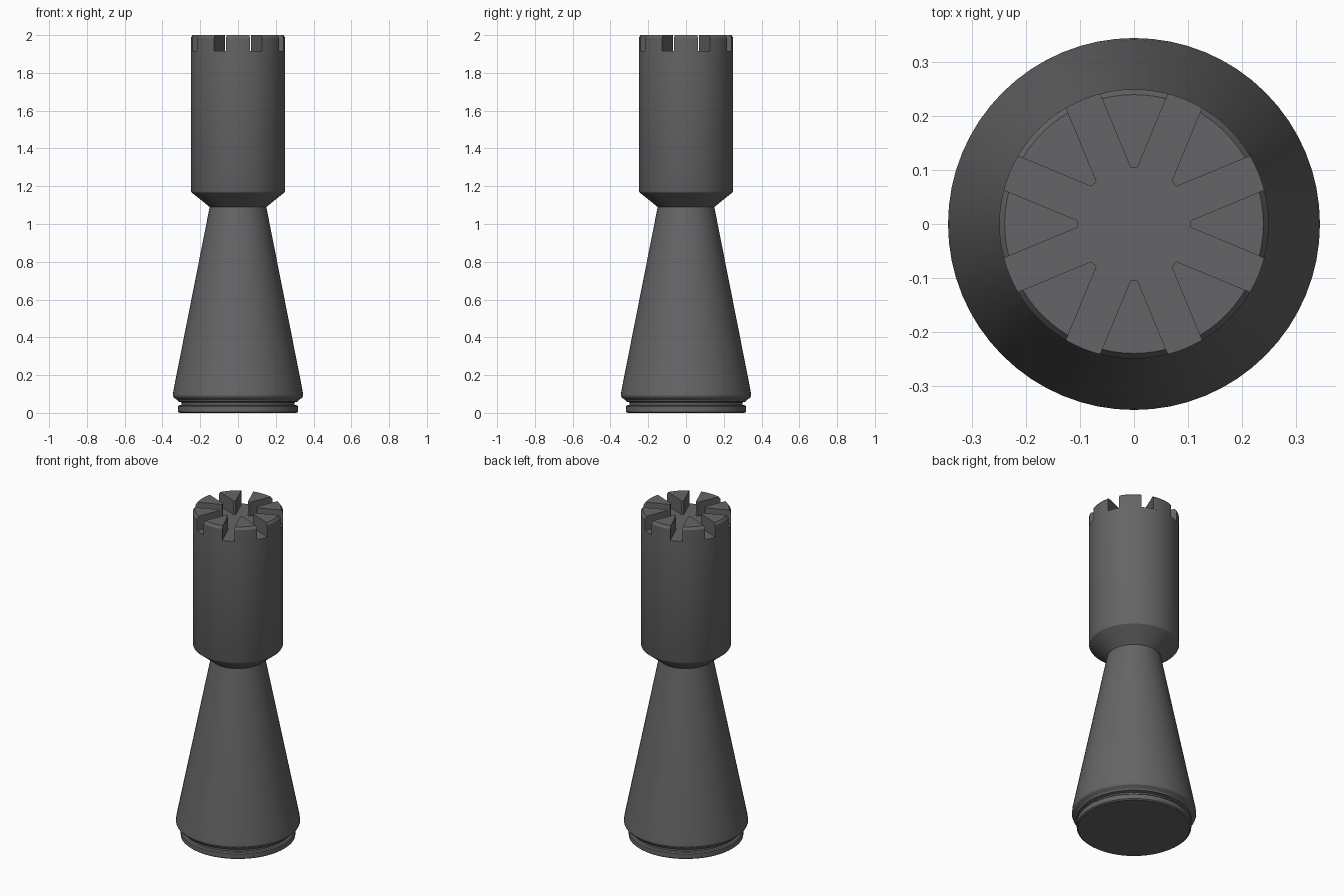
import bpy, bmesh, math

if "Cube" in bpy.data.objects:
    bpy.data.objects.remove(bpy.data.objects["Cube"])

SEG = 64
SLOT_FLOOR = 1.915
SLOT_HALF = 0.034
HUB_R = 0.105

metal = bpy.data.materials.new("dark grey metal")
metal.diffuse_color = (0.13, 0.13, 0.135, 1)
metal.use_nodes = True
metal.node_tree.nodes["Principled BSDF"].inputs["Base Color"].default_value = metal.diffuse_color


def finish(name, bm):
    bmesh.ops.recalc_face_normals(bm, faces=bm.faces)
    mesh = bpy.data.meshes.new(name)
    bm.to_mesh(mesh)
    bm.free()
    mesh.materials.append(metal)
    obj = bpy.data.objects.new(name, mesh)
    bpy.context.collection.objects.link(obj)
    bpy.ops.object.select_all(action='DESELECT')
    obj.select_set(True)
    bpy.context.view_layer.objects.active = obj
    bpy.ops.object.shade_smooth_by_angle(angle=math.radians(25))
    return obj


def lathe(name, profile):
    """Closed solid of revolution from (radius, height) points."""
    bm = bmesh.new()
    rings = [[bm.verts.new((r * math.cos(2 * math.pi * i / SEG),
                            r * math.sin(2 * math.pi * i / SEG), z))
              for i in range(SEG)] for r, z in profile]
    for a, b in zip(rings, rings[1:]):
        for i in range(SEG):
            j = (i + 1) % SEG
            bm.faces.new((a[i], a[j], b[j], b[i]))
    bm.faces.new(rings[0])
    bm.faces.new(rings[-1])
    return finish(name, bm)


def crown_tooth(name, centre):
    """Wedge between two parallel-sided slots, chamfered on its outer rim."""
    bm = bmesh.new()

    def arc(r, z, steps):
        half = math.pi / 8 - math.asin(SLOT_HALF / r)
        angles = [centre - half + 2 * half * i / steps for i in range(steps + 1)]
        return [bm.verts.new((r * math.cos(t), r * math.sin(t), z)) for t in angles]

    layers = [arc(r, z, 6) + arc(HUB_R, z, 2)[::-1]
              for r, z in ((0.25, SLOT_FLOOR), (0.25, 1.985), (0.24, 2.0))]
    n = len(layers[0])
    for a, b in zip(layers, layers[1:]):
        for i in range(n):
            j = (i + 1) % n
            bm.faces.new((a[i], a[j], b[j], b[i]))
    bm.faces.new(layers[0])
    bm.faces.new(layers[-1])
    return finish(name, bm)


# Bottom lip, groove and flared skirt
lathe("flared_base", [
    (0.310, 0.0), (0.318, 0.006), (0.318, 0.034), (0.312, 0.04), (0.300, 0.042),
    (0.300, 0.056), (0.318, 0.06), (0.322, 0.068), (0.341, 0.082), (0.345, 0.092),
    (0.342, 0.118), (0.150, 1.09)])

# Upper barrel with its tapered neck
lathe("barrel", [(0.150, 1.09), (0.247, 1.168), (0.25, 1.175), (0.25, SLOT_FLOOR)])

# Slotted crown
for k in range(8):
    crown_tooth(f"crown_tooth_{k + 1}", k * math.pi / 4)
